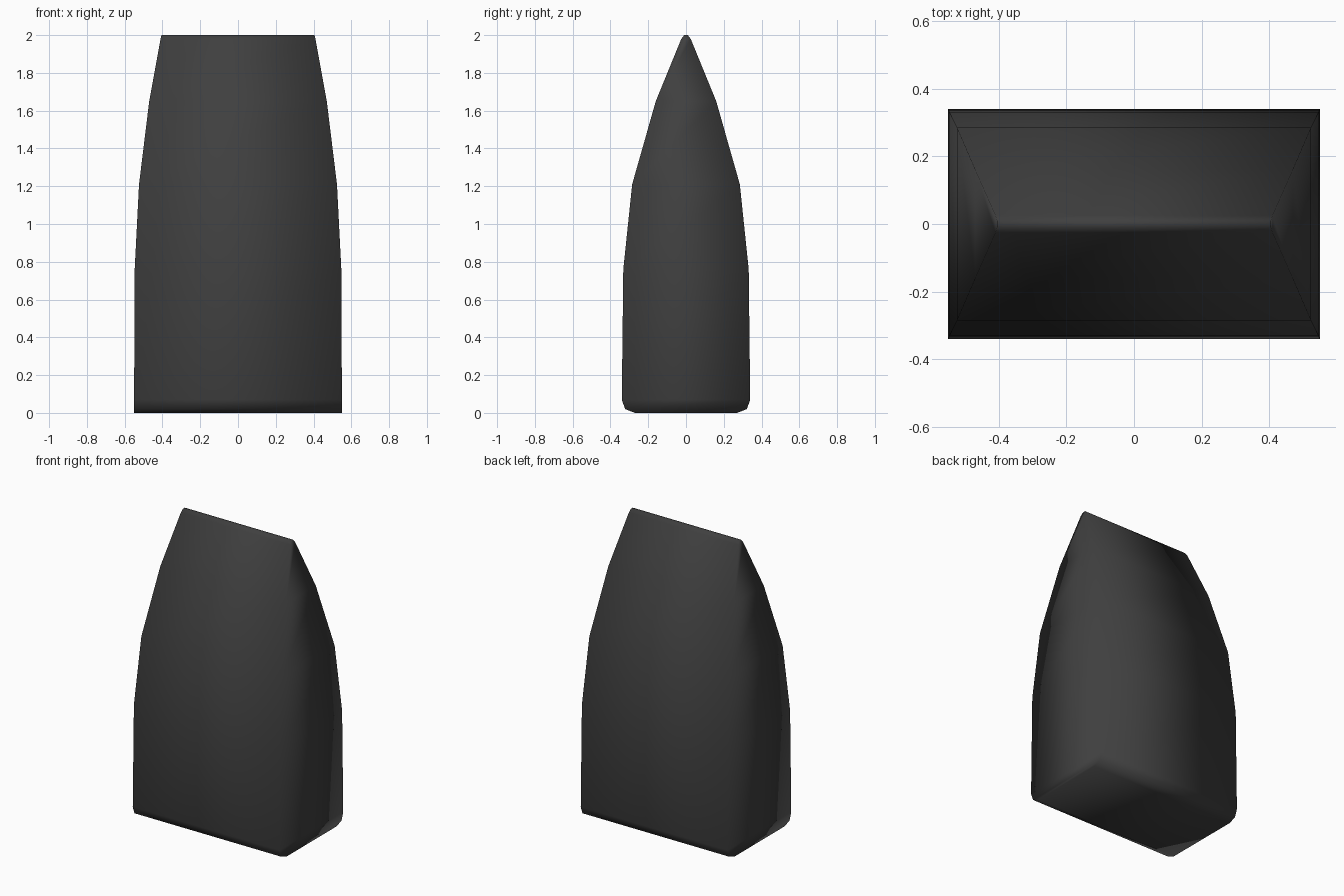
import bpy
import bmesh

cube = bpy.data.objects.get("Cube")
if cube:
    bpy.data.objects.remove(cube, do_unlink=True)

# Dark grey material
grey = bpy.data.materials.new("dark_grey")
grey.use_nodes = True
colour = (0.05, 0.05, 0.05, 1)
grey.diffuse_color = colour
grey.node_tree.nodes["Principled BSDF"].inputs["Base Color"].default_value = colour

# Rectangular sections from base to ridge: height, half width, half depth
SECTIONS = [
    (0.0, 0.55, 0.27),
    (0.02, 0.55, 0.322),
    (0.07, 0.55, 0.34),
    (0.76, 0.547, 0.332),
    (1.21, 0.524, 0.285),
    (1.65, 0.47, 0.16),
    (1.98, 0.41, 0.025),
    (2.0, 0.405, 0.01),
]
CORNERS = [(-1, -1), (1, -1), (1, 1), (-1, 1)]

# Tapered block lofted through the sections
bm = bmesh.new()
rings = [[bm.verts.new((sx * hx, sy * hy, z)) for sx, sy in CORNERS]
         for z, hx, hy in SECTIONS]
for low, high in zip(rings, rings[1:]):
    for i in range(4):
        j = (i + 1) % 4
        bm.faces.new((low[i], low[j], high[j], high[i]))
bm.faces.new(rings[0][::-1])
bm.faces.new(rings[-1])
bmesh.ops.recalc_face_normals(bm, faces=bm.faces)
for face in bm.faces:
    face.smooth = True

mesh = bpy.data.meshes.new("tapered_block")
bm.to_mesh(mesh)
bm.free()
mesh.materials.append(grey)
block = bpy.data.objects.new("tapered_block", mesh)
bpy.context.collection.objects.link(block)
